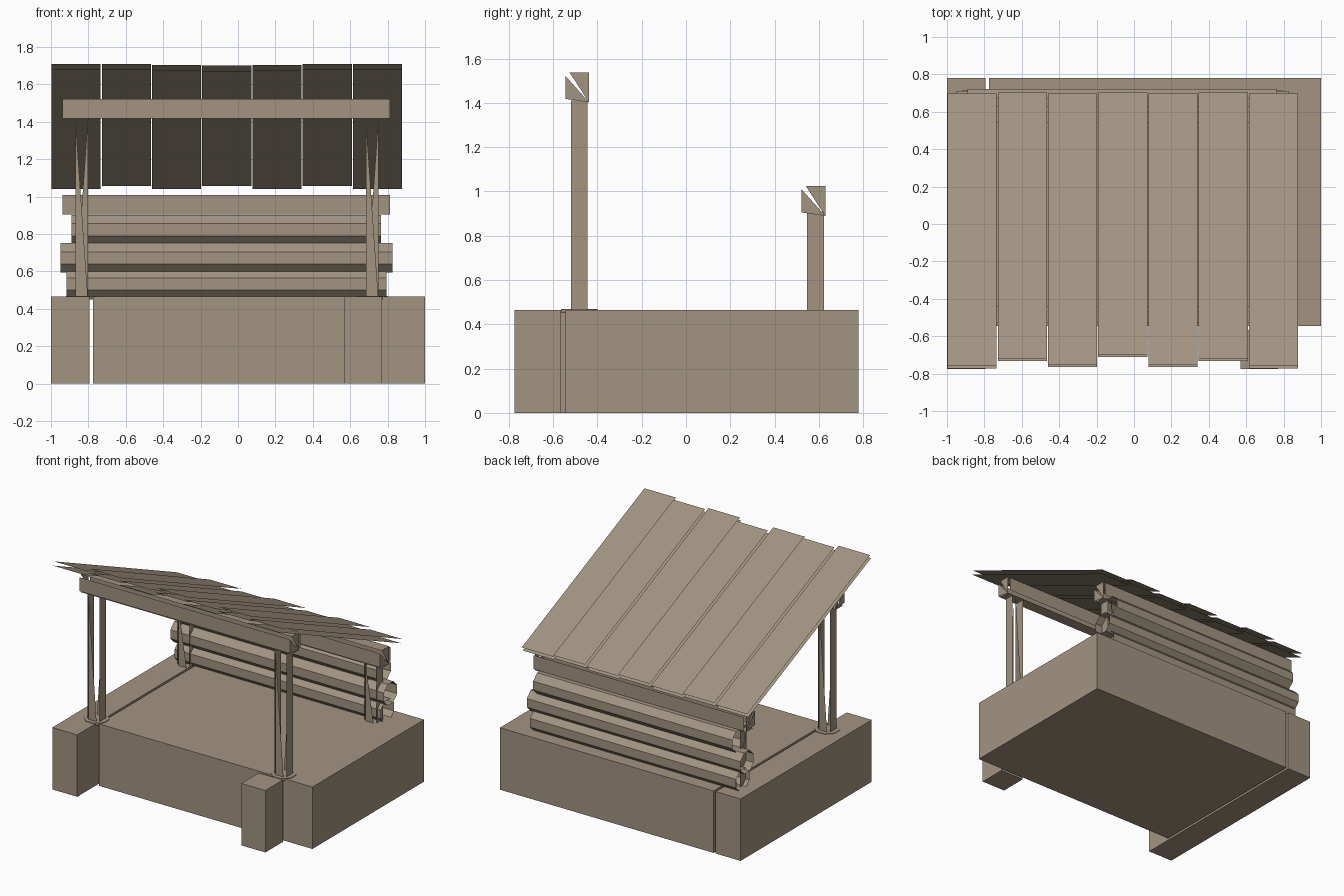
import bpy
import math
from mathutils import Vector

cube = bpy.data.objects.get("Cube")
if cube:
    bpy.data.objects.remove(cube, do_unlink=True)

# Weathered wood, used on every part
wood = bpy.data.materials.new("weathered_wood")
wood.use_nodes = True
colour = (0.36, 0.295, 0.22, 1)
wood.diffuse_color = colour
wood.node_tree.nodes["Principled BSDF"].inputs["Base Color"].default_value = colour


def make(name, verts, faces):
    mesh = bpy.data.meshes.new(name)
    mesh.from_pydata(verts, [], faces)
    mesh.materials.append(wood)
    obj = bpy.data.objects.new(name, mesh)
    bpy.context.collection.objects.link(obj)
    return obj


def box(name, x0, x1, y0, y1, z0, z1):
    verts = [(x, y, z) for z in (z0, z1) for x, y in ((x0, y0), (x1, y0), (x1, y1), (x0, y1))]
    sides = [(i, (i + 1) % 4, (i + 1) % 4 + 4, i + 4) for i in range(4)]
    return make(name, verts, sides + [(3, 2, 1, 0), (4, 5, 6, 7)])


def octagon(hu, hv, cu, cv):
    """Rectangle with cut corners; even-numbered edges are the flats."""
    a, b = hu - cu, hv - cv
    return [(-a, -hv), (a, -hv), (hu, -b), (hu, b), (a, hv), (-a, hv), (-hu, b), (-hu, -b)]


def side(i):
    j = (i + 1) % 8
    return (i, j, j + 8, i + 8)


def bar(name, section, x0, x1, y, z, faces):
    verts = [(x, y + u, z + v) for x in (x0, x1) for u, v in section]
    return make(name, verts, faces)


# Solid base with a side strip and a front step block
TOP = 0.465
box("base_block", -0.775, 1, -0.545, 0.78, 0, TOP)
box("base_side_strip", -1, -0.793, -0.775, 0.78, 0, TOP)
box("base_front_block", 0.57, 0.77, -0.775, -0.567, 0, TOP)

# Posts made of four boards with open corners; front and back boards taper
post_section = octagon(0.05, 0.05, 0.017, 0.0125)
post_faces = [side(2), side(6), (0, 1, 8), (4, 5, 12)]
FRONT_Y, REAR_Y = -0.482, 0.585
for side_name, x in (("right", -0.836), ("left", 0.717)):
    for end, y, top in (("front", FRONT_Y, 1.41), ("rear", REAR_Y, 0.91)):
        verts = [(x + u, y + v, z) for z in (TOP, top) for u, v in post_section]
        make(f"{end}_{side_name}_post", verts, post_faces)
    # Octagonal foot plate under each front post
    ring = [(x + 0.09 * math.cos(a), FRONT_Y + 0.09 * math.sin(a))
            for a in (math.pi / 8 + math.pi / 4 * k for k in range(8))]
    verts = [(u, v, z) for z in (0.45, 0.469) for u, v in ring]
    make(f"{side_name}_post_foot", verts,
         [side(i) for i in range(8)] + [tuple(range(7, -1, -1)), tuple(range(8, 16))])

# Beams of four boards with open corners and broken end caps
beam_section = octagon(0.0625, 0.0675, 0.0185, 0.0155)
beam_faces = [side(i) for i in (0, 2, 4, 6)]
for cap in ((6, 7, 1), (1, 4, 5)):
    beam_faces += [cap[::-1], tuple(i + 8 for i in cap)]
for end, y, z in (("front", FRONT_Y, 1.47), ("rear", REAR_Y, 0.957)):
    bar(f"{end}_beam", beam_section, -0.937, 0.814, y, z, beam_faces)

# Stacked hollow logs forming the rear wall
log_section = octagon(0.0785, 0.0785, 0.046, 0.046)
log_faces = [side(i) for i in range(8)]
for name, x0, x1, y, z in (("upper", -0.89, 0.765, 0.642, 0.822),
                           ("middle", -0.95, 0.825, 0.632, 0.672),
                           ("lower", -0.918, 0.795, 0.637, 0.533)):
    bar(f"{name}_wall_log", log_section, x0, x1, y, z, log_faces)

# Sloping roof planks, each an upper and a lower sheet, alternately raised
SLOPE = -0.64 / 1.46
normal = Vector((0, -SLOPE, 1)).normalized()
WIDTH = 1.88 / 7
fronts = (-0.772, -0.733, -0.765, -0.712, -0.765, -0.733, -0.772)
for n, y_front in enumerate(fronts):
    lift = 0.018 if n % 2 else 0
    x0 = -1 + n * WIDTH + 0.003
    x1 = x0 + WIDTH - 0.006
    y_back = 0.692 if n % 2 else 0.685
    low = [Vector((x, y, 1.68 + lift + SLOPE * (y + 0.772)))
           for x, y in ((x0, y_front), (x1, y_front), (x1, y_back), (x0, y_back))]
    high = [p + normal * 0.03 for p in low]
    make(f"roof_plank_{n + 1}", low + high, [(3, 2, 1, 0), (4, 5, 6, 7)])
